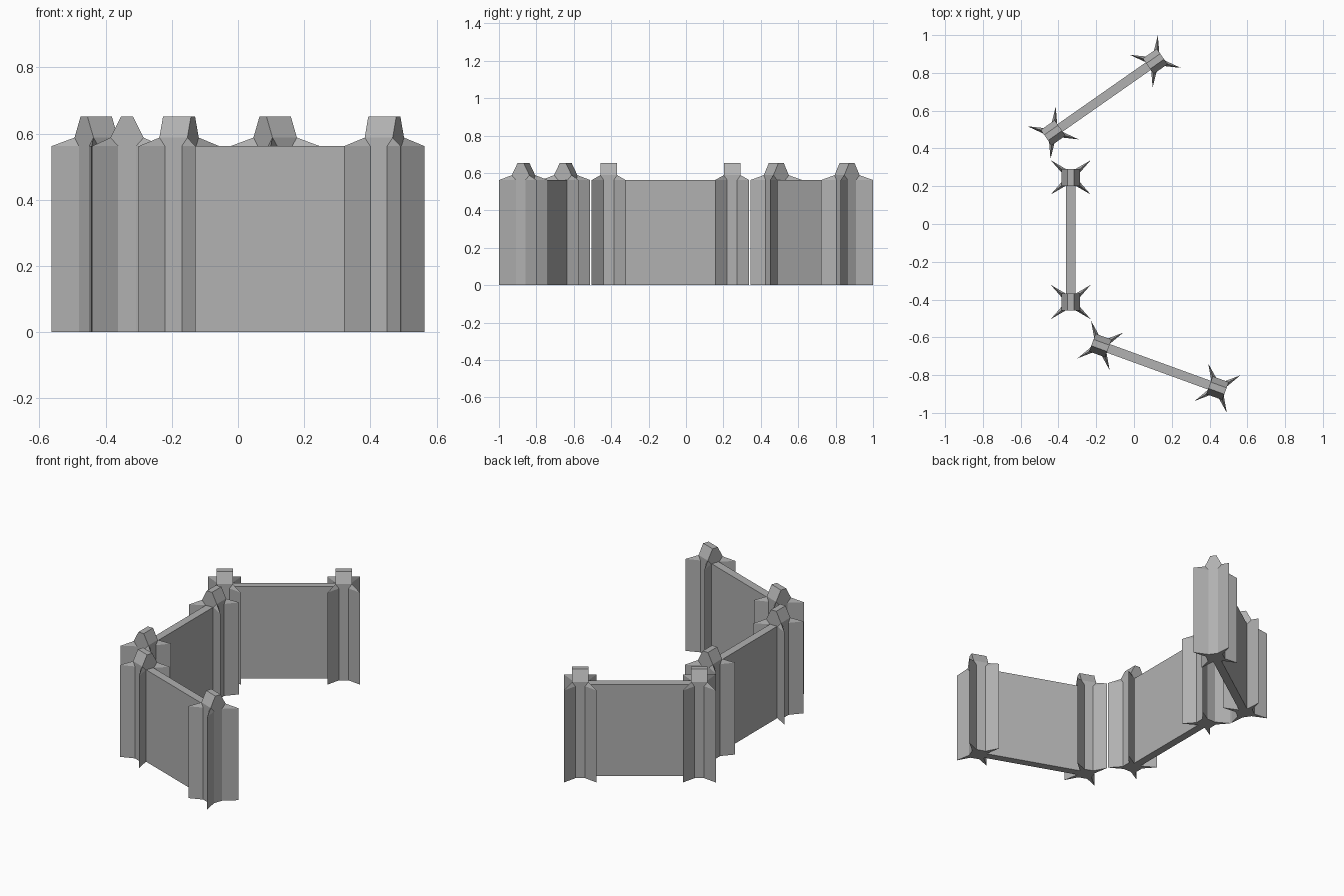
import bpy, bmesh
from math import radians
from mathutils import Matrix

if "Cube" in bpy.data.objects:
    bpy.data.objects.remove(bpy.data.objects["Cube"])

WALL_H, SHOULDER, TOP = 0.562, 0.588, 0.652
HALF_SPAN = 0.33          # half the distance between the posts of one section
U, V, FLAT = 0.045, 0.05, 0.027   # post core half sizes, half width of its flats
TIP_U, TIP_V = 0.091, 0.106       # spike tips

stone = bpy.data.materials.new("dark_grey")
stone.diffuse_color = (0.44, 0.44, 0.44, 1)
stone.use_nodes = True
stone.node_tree.nodes["Principled BSDF"].inputs["Base Color"].default_value = stone.diffuse_color


def add_object(name, bm, centre, angle, offset=0.0):
    bmesh.ops.recalc_face_normals(bm, faces=bm.faces)
    mesh = bpy.data.meshes.new(name)
    bm.to_mesh(mesh)
    bm.free()
    mesh.materials.append(stone)
    ob = bpy.data.objects.new(name, mesh)
    ob.matrix_world = (Matrix.Translation((*centre, 0))
                       @ Matrix.Rotation(radians(angle), 4, 'Z')
                       @ Matrix.Translation((offset, 0, 0)))
    bpy.context.collection.objects.link(ob)


def post(name, centre, angle, offset):
    bm = bmesh.new()
    # four-pointed star outline, three points per quadrant
    star, corners = [], []
    for su, sv in ((1, 1), (-1, 1), (-1, -1), (1, -1)):
        pts = [(U, FLAT), (TIP_U, TIP_V), (FLAT, V)]
        if su * sv < 0:
            pts.reverse()
        star += [(su * u, sv * v) for u, v in pts]
        corners.append((su * U, sv * V))
    low = [bm.verts.new((u, v, 0)) for u, v in star]
    high = [bm.verts.new((u, v, WALL_H)) for u, v in star]
    bm.faces.new(low)
    for i in range(12):
        j = (i + 1) % 12
        bm.faces.new((low[i], low[j], high[j], high[i]))
    # rectangular shoulder and ridge-shaped cap
    mid = [bm.verts.new((u, v, SHOULDER)) for u, v in corners]
    cap = [bm.verts.new((u, v * 0.36, TOP)) for u, v in corners]
    for q in range(4):
        r = (q + 1) % 4
        a, tip, b = high[3 * q:3 * q + 3]
        bm.faces.new((a, tip, mid[q]))
        bm.faces.new((tip, b, mid[q]))
        bm.faces.new((b, high[3 * r], mid[r], mid[q]))
        bm.faces.new((mid[q], mid[r], cap[r], cap[q]))
    bm.faces.new(cap)
    add_object(name, bm, centre, angle, offset)


def panel(name, centre, angle):
    bm = bmesh.new()
    bmesh.ops.create_cube(bm, size=1, matrix=Matrix.Translation((0, 0, WALL_H / 2))
                          @ Matrix.Diagonal((2 * (HALF_SPAN - U), 0.048, WALL_H, 1)))
    add_object(name, bm, centre, angle)


# three wall sections: centre and heading
SECTIONS = {
    "back": ((-0.158, 0.672), 35),
    "middle": ((-0.335, -0.083), 90),
    "front": ((0.132, -0.756), -20),
}
for label, (centre, angle) in SECTIONS.items():
    panel(label + "_wall_panel", centre, angle)
    post(label + "_post_start", centre, angle, -HALF_SPAN)
    post(label + "_post_end", centre, angle, HALF_SPAN)
